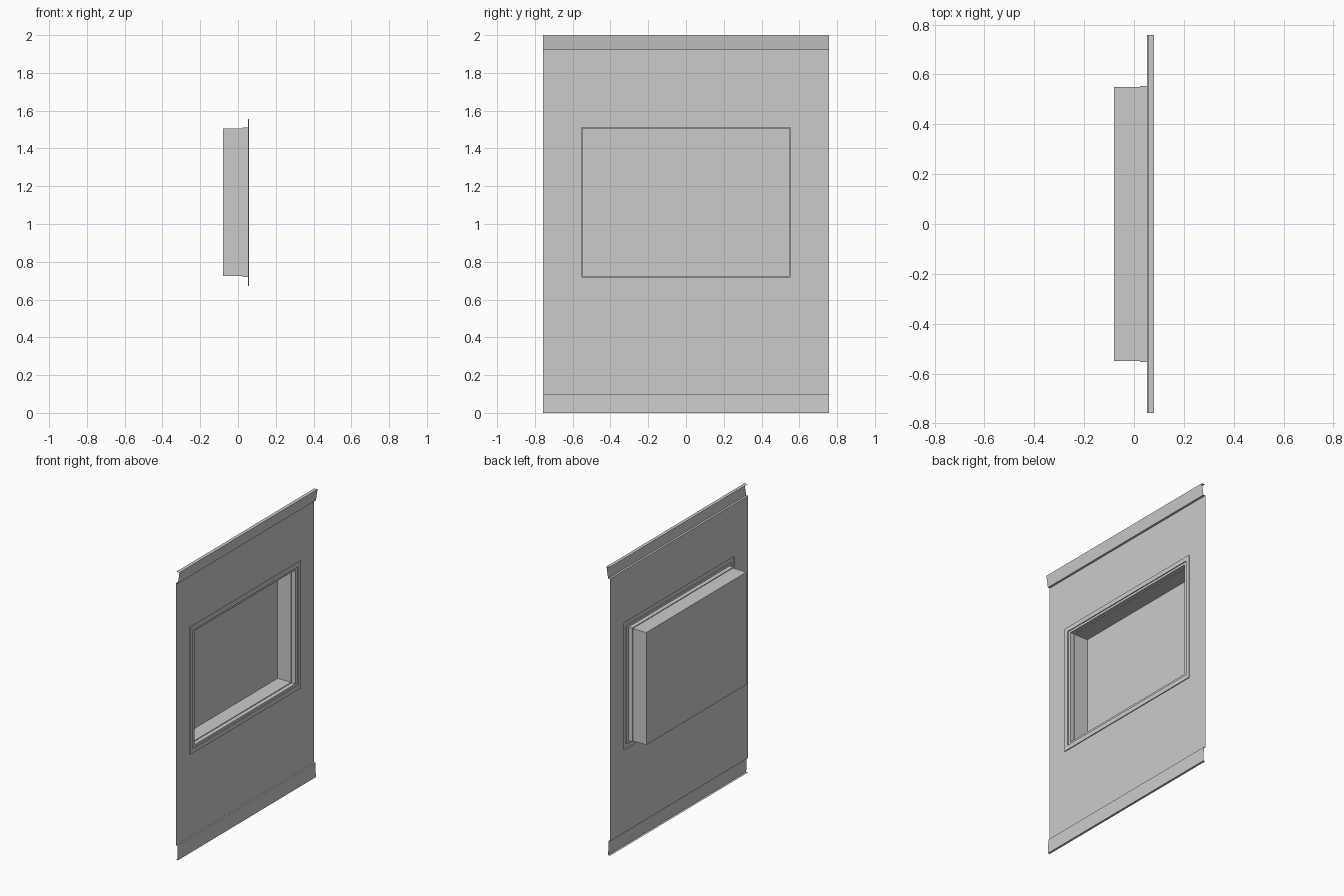
import bpy
import bmesh

if "Cube" in bpy.data.objects:
    bpy.data.objects.remove(bpy.data.objects["Cube"])

HALF_Y = 0.757      # half length of the wall
WALL_X = 0.053      # plane of the wall face
MID_Z = 1.115       # centre height of the window


def finish(name, bm):
    mesh = bpy.data.meshes.new(name)
    bm.to_mesh(mesh)
    bm.free()
    obj = bpy.data.objects.new(name, mesh)
    bpy.context.collection.objects.link(obj)
    return obj


def extrude_strip(name, profile):
    """Open (x, z) profile swept along the wall length."""
    bm = bmesh.new()
    rows = [[bm.verts.new((x, y, z)) for y in (-HALF_Y, HALF_Y)] for x, z in profile]
    for a, b in zip(rows, rows[1:]):
        bm.faces.new((a[0], a[1], b[1], b[0]))
    return finish(name, bm)


def nested_rects(name, rects, cap=False):
    """Bridge successive rectangles given as (x, half_y, z_low, z_high)."""
    bm = bmesh.new()
    rings = [[bm.verts.new((x, y, z)) for y, z in
              ((-h, lo), (h, lo), (h, hi), (-h, hi))] for x, h, lo, hi in rects]
    for a, b in zip(rings, rings[1:]):
        for i in range(4):
            j = (i + 1) % 4
            bm.faces.new((a[i], a[j], b[j], b[i]))
    if cap:
        bm.faces.new(rings[-1])
    return finish(name, bm)


def window_rect(x, half_y, half_z):
    return (x, half_y, MID_Z - half_z, MID_Z + half_z)


# Wall sheet with the window opening
nested_rects("wall_panel", [(WALL_X, HALF_Y, 0.1, 1.92),
                            window_rect(WALL_X, 0.605, 0.442)])

# Raised frame stepping inwards to the sill
nested_rects("window_frame", [
    window_rect(WALL_X, 0.605, 0.442),
    window_rect(0.059, 0.605, 0.442),
    window_rect(0.059, 0.576, 0.411),
    window_rect(WALL_X, 0.576, 0.411),
    window_rect(WALL_X, 0.554, 0.395)])

# Recessed box behind the frame, closed at the back
nested_rects("window_recess", [
    window_rect(WALL_X, 0.554, 0.395),
    window_rect(0.024, 0.554, 0.395),
    window_rect(0.024, 0.549, 0.390),
    window_rect(-0.08, 0.549, 0.390)], cap=True)

# Skirting board and sloped top moulding
extrude_strip("skirting", [(WALL_X, 0.0), (0.068, 0.0), (0.064, 0.1), (WALL_X, 0.1)])
extrude_strip("top_moulding", [(WALL_X, 1.92), (0.068, 1.92), (0.080, 1.995),
                               (0.080, 2.0), (0.056, 2.0)])
